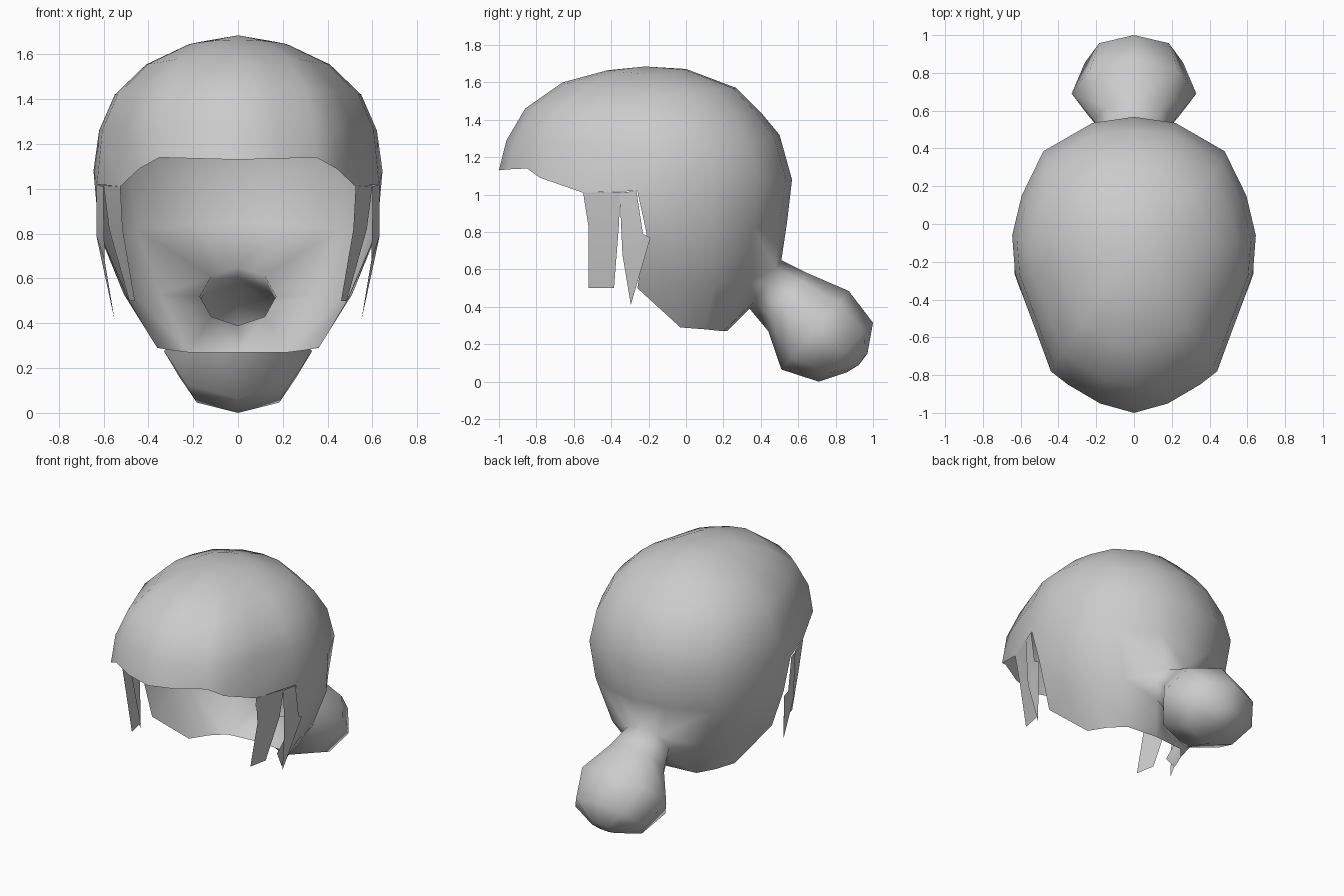
import bpy, bmesh, math

if "Cube" in bpy.data.objects:
    bpy.data.objects.remove(bpy.data.objects["Cube"])

mat = bpy.data.materials.new("hair_grey")
mat.diffuse_color = (0.6, 0.6, 0.6, 1)
mat.use_nodes = True
mat.node_tree.nodes["Principled BSDF"].inputs["Base Color"].default_value = mat.diffuse_color


def finish(bm, name):
    """Turn a half mesh (x >= 0) into a mirrored, smooth object."""
    bmesh.ops.remove_doubles(bm, verts=bm.verts, dist=0.0005)
    bmesh.ops.recalc_face_normals(bm, faces=bm.faces)
    # outward reference: the face furthest up and to the side
    ref = max(bm.faces, key=lambda f: abs(f.normal.z) + f.calc_center_median().z) if name == "hair_shell" \
        else max(bm.faces, key=lambda f: abs(f.normal.x))
    sign = ref.normal.z if name == "hair_shell" else ref.normal.x
    if sign < 0:
        bmesh.ops.reverse_faces(bm, faces=bm.faces)
    for f in bm.faces:
        f.smooth = True
    me = bpy.data.meshes.new(name)
    bm.to_mesh(me)
    bm.free()
    me.materials.append(mat)
    ob = bpy.data.objects.new(name, me)
    bpy.context.collection.objects.link(ob)
    mir = ob.modifiers.new("mirror", 'MIRROR')
    mir.use_clip = True
    mir.merge_threshold = 0.001
    return ob


def bridge(bm, a, b):
    """Quads between two rows of equal length."""
    for i in range(len(a) - 1):
        bm.faces.new((a[i], a[i + 1], b[i + 1], b[i]))


bm = bmesh.new()


def row(pts):
    return [bm.verts.new(p) for p in pts]


# Fringe and widest ring, front centre round to back centre
rim = [(0, -1, 1.13), (.18, -.95, 1.135), (.35, -.85, 1.14), (.44, -.78, 1.09),
       (.525, -.55, 1.01), (.63, -.26, 1.02), (.645, -.06, 1.08), (.595, .15, 1.08),
       (.48, .385, 1.08), (.22, .535, 1.08), (0, .567, 1.08)]
rim_v = row(rim)

# Crown rings: front y, front z, back y, back z, half width, side z
crown = [(-.96, 1.29, .5, 1.32, .62, 1.26), (-.86, 1.46, .4, 1.44, .55, 1.42),
         (-.66, 1.6, .27, 1.57, .41, 1.555), (-.42, 1.665, 0, 1.672, .22, 1.645)]
prev = rim_v
for yf, zf, yb, zb, hw, zs in crown:
    pts = []
    for x, y, z in rim:
        t, u = (y + 1) / 1.567, x / .645
        pts.append((u * hw, yf + t * (yb - yf),
                    (zf + t * (zb - zf)) * (1 - u * u) + zs * u * u))
    cur = row(pts)
    bridge(bm, prev, cur)
    prev = cur
top = bm.verts.new((0, -.22, 1.685))
for i in range(len(prev) - 1):
    bm.faces.new((prev[i], prev[i + 1], top))

# Sides and nape, with an opening where the bun joins
mid = row([(.61, -.21, .79), (.62, -.06, .8), (.58, .15, .8),
           (.45, .36, .82), (.2, .5, .84), (0, .54, .85)])
bridge(bm, rim_v[5:], mid)
low = row([(.485, -.26, .5), (.51, -.06, .53), (.47, .15, .53), (.35, .32, .53)])
bridge(bm, mid[:4], low)
hole = row([(0, .51, .65), (.12, .48, .61), (.17, .43, .52), (.12, .37, .43), (0, .34, .39)])
hem = row([(.36, -.03, .29), (.3, .1, .28), (.22, .2, .27), (0, .22, .27)])
for f in [(mid[4], mid[5], hole[0], hole[1]), (mid[3], mid[4], hole[1], low[3]),
          (hole[1], hole[2], low[3]), (low[0], low[1], hem[0]),
          (low[1], low[2], hem[1], hem[0]), (low[2], low[3], hem[2], hem[1]),
          (low[3], hole[2], hole[3], hem[2]), (hole[3], hole[4], hem[3], hem[2])]:
    bm.faces.new(f)

# Bun rings: top y, top z, bottom y, bottom z, half width
prev = hole
for yt, zt, yb, zb, hw in [(.65, .58, .44, .27, .21), (.87, .485, .51, .065, .33),
                           (1.0, .315, .71, 0, .26), (.97, .15, .86, .05, .09)]:
    pts = []
    for k in range(5):
        a = math.pi * k / 4
        c = math.cos(a) / 2
        x = 0 if k in (0, 4) else hw * math.sin(a)
        pts.append((x, (yt + yb) / 2 + c * (yt - yb), (zt + zb) / 2 + c * (zt - zb)))
    cur = row(pts)
    bridge(bm, prev, cur)
    prev = cur
tip = bm.verts.new((0, .925, .09))
for k in range(4):
    bm.faces.new((prev[k], prev[k + 1], tip))
finish(bm, "hair_shell")

# Loose locks in front of the ears, as front edge / back edge pairs
locks = {
    "front_lock": [((.525, -.55, 1.01), (.6, -.35, 1.015)),
                   ((.515, -.52, .82), (.575, -.36, .82)),
                   ((.46, -.52, .5), (.485, -.385, .5))],
    "rear_lock": [((.6, -.355, 1.01), (.632, -.265, 1.02)),
                  ((.6, -.35, .9), (.632, -.23, .79)),
                  ((.595, -.34, .68), (.628, -.19, .77)),
                  ((.55, -.295, .41), (.55, -.295, .41))],
}
for name, pairs in locks.items():
    bm = bmesh.new()
    rows = [row(p) for p in pairs]
    for a, b in zip(rows, rows[1:]):
        bridge(bm, a, b)
    finish(bm, name)
